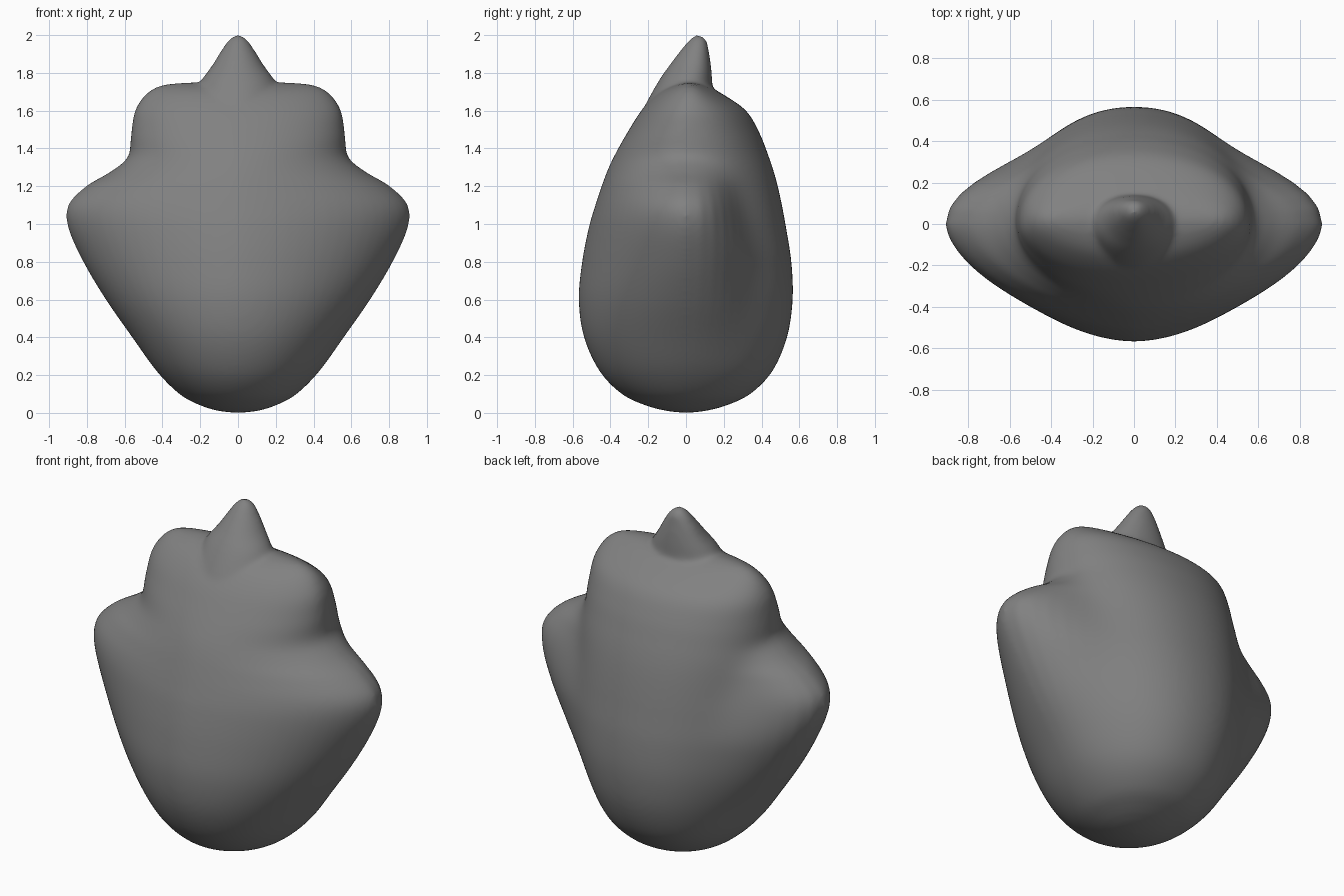
import bpy, bmesh, math

if "Cube" in bpy.data.objects:
    bpy.data.objects.remove(bpy.data.objects["Cube"])

# Key sections: z, core half-width, full half-width (with side lobes), centre y, front y, back y
BODY = [
    (0.00, .001, .001, .00, -.001, .001),
    (0.01, .10, .10, .00, -.10, .10),
    (0.04, .20, .20, .00, -.215, .215),
    (0.10, .31, .31, .00, -.34, .34),
    (0.22, .415, .43, .00, -.457, .457),
    (0.40, .49, .56, .00, -.54, .535),
    (0.60, .545, .70, .00, -.568, .565),
    (0.80, .57, .82, .00, -.55, .558),
    (0.98, .58, .90, .00, -.515, .53),
    (1.10, .58, .90, .00, -.48, .508),
    (1.20, .58, .805, .00, -.447, .486),
    (1.28, .58, .67, .00, -.417, .464),
    (1.36, .575, .58, .00, -.38, .437),
    (1.48, .565, .565, .005, -.313, .39),
    (1.60, .545, .545, .01, -.237, .318),
    (1.69, .485, .485, .02, -.155, .19),
    (1.735, .40, .40, .02, -.07, .10),
    (1.75, .26, .26, .02, .00, .04),
]
HORN = [
    (1.50, .30, .30, .00, -.28, .12),
    (1.66, .235, .235, .00, -.2, .14),
    (1.765, .19, .19, .01, -.14, .138),
    (1.84, .137, .137, .04, -.088, .132),
    (1.92, .088, .088, .06, -.028, .12),
    (1.98, .045, .045, .065, .022, .105),
    (2.005, .003, .003, .06, .057, .063),
]
SEG, STEPS = 72, 5


def catmull(p0, p1, p2, p3, t):
    return [0.5 * (2 * b + (c - a) * t + (2 * a - 5 * b + 4 * c - d) * t * t
                   + (3 * b - a - 3 * c + d) * t ** 3)
            for a, b, c, d in zip(p0, p1, p2, p3)]


def ramp(z, a, b):
    t = min(max((z - a) / (b - a), 0), 1)
    return t * t * (3 - 2 * t)


def spow(v, e):
    return math.copysign(abs(v) ** e, v)


def section(z, core, full, cy, yf, yb):
    # Front half is a pointed superellipse, back half a round core plus side lobes
    e_front = 1 + .18 * ramp(z, .2, 1.0) * (1 - ramp(z, 1.15, 1.45))
    spread = .46 - .1 * ramp(z, .8, 1.2)
    pts = []
    for i in range(SEG):
        t = 2 * math.pi * i / SEG
        c, s = math.cos(t), math.sin(t)
        if s < 0:
            x, y = full * spow(c, e_front), (cy - yf) * spow(s, e_front)
        else:
            a = math.atan2(s, abs(c))
            k = 1 + max(full / core - 1, 0) * math.exp(-(a / spread) ** 2)
            x, y = core * spow(c, .95) * k, (yb - cy) * spow(s, .95) * k
        pts.append((x, cy + y, z))
    return pts


def loft(bm, keys):
    # Smoothly interpolated rows, skinned and capped
    last = len(keys) - 1
    rows = []
    for i in range(last):
        quad = [keys[min(max(j, 0), last)] for j in range(i - 1, i + 3)]
        rows += [catmull(*quad, n / STEPS) for n in range(STEPS)]
    rows.append(keys[-1])
    rings = [[bm.verts.new(p) for p in section(*r)] for r in rows]
    for a, b in zip(rings, rings[1:]):
        for i in range(SEG):
            j = (i + 1) % SEG
            bm.faces.new((a[i], a[j], b[j], b[i]))
    bm.faces.new(rings[0][::-1])
    bm.faces.new(rings[-1])


# Body with side lobes and the top horn, in one mesh
bm = bmesh.new()
loft(bm, BODY)
loft(bm, HORN)
mesh = bpy.data.meshes.new("lobed_body")
bm.to_mesh(mesh)
bm.free()
body = bpy.data.objects.new("lobed_body", mesh)
bpy.context.collection.objects.link(body)

# Fuse both parts and soften the folds
fuse = body.modifiers.new("fuse", 'REMESH')
fuse.mode = 'VOXEL'
fuse.voxel_size = 0.014
fuse.use_smooth_shade = True
soften = body.modifiers.new("soften", 'SMOOTH')
soften.factor = 0.5
soften.iterations = 14

# Dark grey material
grey = bpy.data.materials.new("dark_grey")
grey.diffuse_color = (.22, .22, .22, 1)
grey.use_nodes = True
grey.node_tree.nodes["Principled BSDF"].inputs["Base Color"].default_value = grey.diffuse_color
mesh.materials.append(grey)
